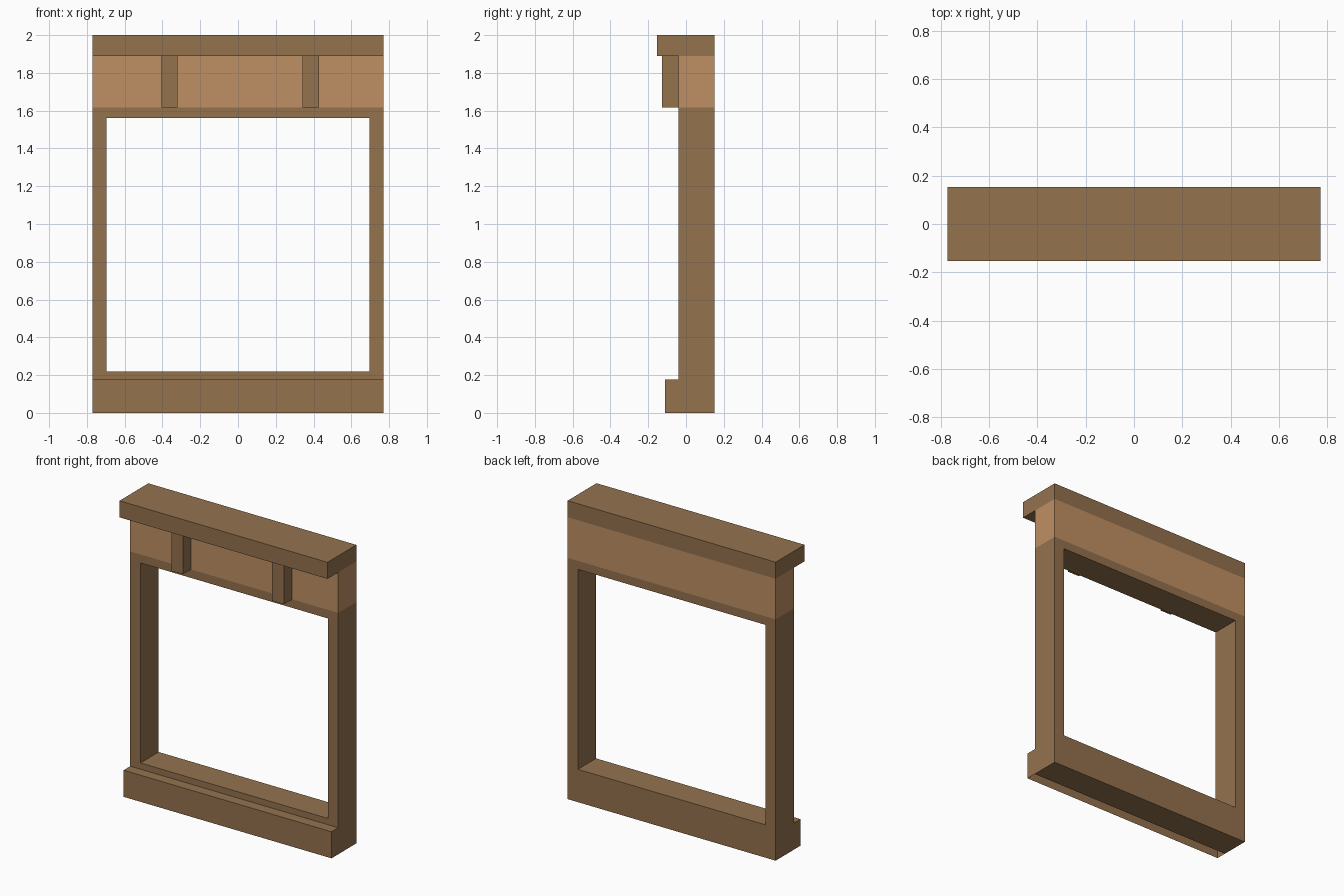
import bpy, bmesh

if "Cube" in bpy.data.objects:
    bpy.data.objects.remove(bpy.data.objects["Cube"])


def material(name, rgb):
    m = bpy.data.materials.new(name)
    m.diffuse_color = (*rgb, 1)
    m.use_nodes = True
    m.node_tree.nodes["Principled BSDF"].inputs["Base Color"].default_value = m.diffuse_color
    return m


DARK = material("brown wood", (0.296, 0.168, 0.076))
LIGHT = material("light wood", (0.521, 0.279, 0.125))

W = 0.771            # half width
BACK, FACE = 0.152, -0.04
FRIEZE, CAP = 1.617, 1.889


def finish(bm, name, mats):
    me = bpy.data.meshes.new(name)
    bm.to_mesh(me)
    bm.free()
    for m in mats:
        me.materials.append(m)
    ob = bpy.data.objects.new(name, me)
    bpy.context.collection.objects.link(ob)
    return ob


def box(name, x0, x1, y0, y1, z0, z1, mat=DARK, drop=()):
    """Box between two corners; drop lists the face directions left open."""
    bm = bmesh.new()
    bmesh.ops.create_cube(bm, size=1)
    for v in bm.verts:
        v.co = (x1 if v.co.x > 0 else x0, y1 if v.co.y > 0 else y0, z1 if v.co.z > 0 else z0)
    bm.normal_update()
    gone = [f for f in bm.faces if any(f.normal.dot(d) > 0.9 for d in map(Vector, drop))]
    bmesh.ops.delete(bm, geom=gone, context='FACES')
    return finish(bm, name, [mat])


from mathutils import Vector

# Window frame: rectangular ring, front to back, with a lighter frieze band on top
bm = bmesh.new()


def ring(x, z0, z1, y):
    return [bm.verts.new((a, y, b)) for a, b in ((-x, z0), (x, z0), (x, z1), (-x, z1))]


of, ob_ = ring(W, 0, CAP, FACE), ring(W, 0, CAP, BACK)
nf, nb = ring(0.695, 0.22, 1.56, FACE), ring(0.695, 0.22, 1.56, BACK)
for i in range(4):
    j = (i + 1) % 4
    for a, b in ((of, nf), (nf, nb), (nb, ob_), (ob_, of)):
        bm.faces.new((a[i], a[j], b[j], b[i]))
bmesh.ops.bisect_plane(bm, geom=bm.verts[:] + bm.edges[:] + bm.faces[:],
                       plane_co=(0, 0, FRIEZE), plane_no=(0, 0, 1))
bmesh.ops.recalc_face_normals(bm, faces=bm.faces)
for f in bm.faces:
    f.material_index = int(f.calc_center_median().z > FRIEZE)
finish(bm, "window_frame", [DARK, LIGHT])

# Top cap
box("top_cap", -W, W, -0.154, BACK, CAP, 2.0)

# Sill ledge: open underneath and against the frame
box("sill_ledge", -W, W, -0.111, FACE, 0, 0.178, drop=((0, 0, -1), (0, 1, 0)))

# Brackets under the cap
for side, x0, x1 in (("left", -0.404, -0.32), ("right", 0.341, 0.429)):
    box(side + "_bracket", x0, x1, -0.127, FACE, FRIEZE, CAP, drop=((0, 1, 0),))
